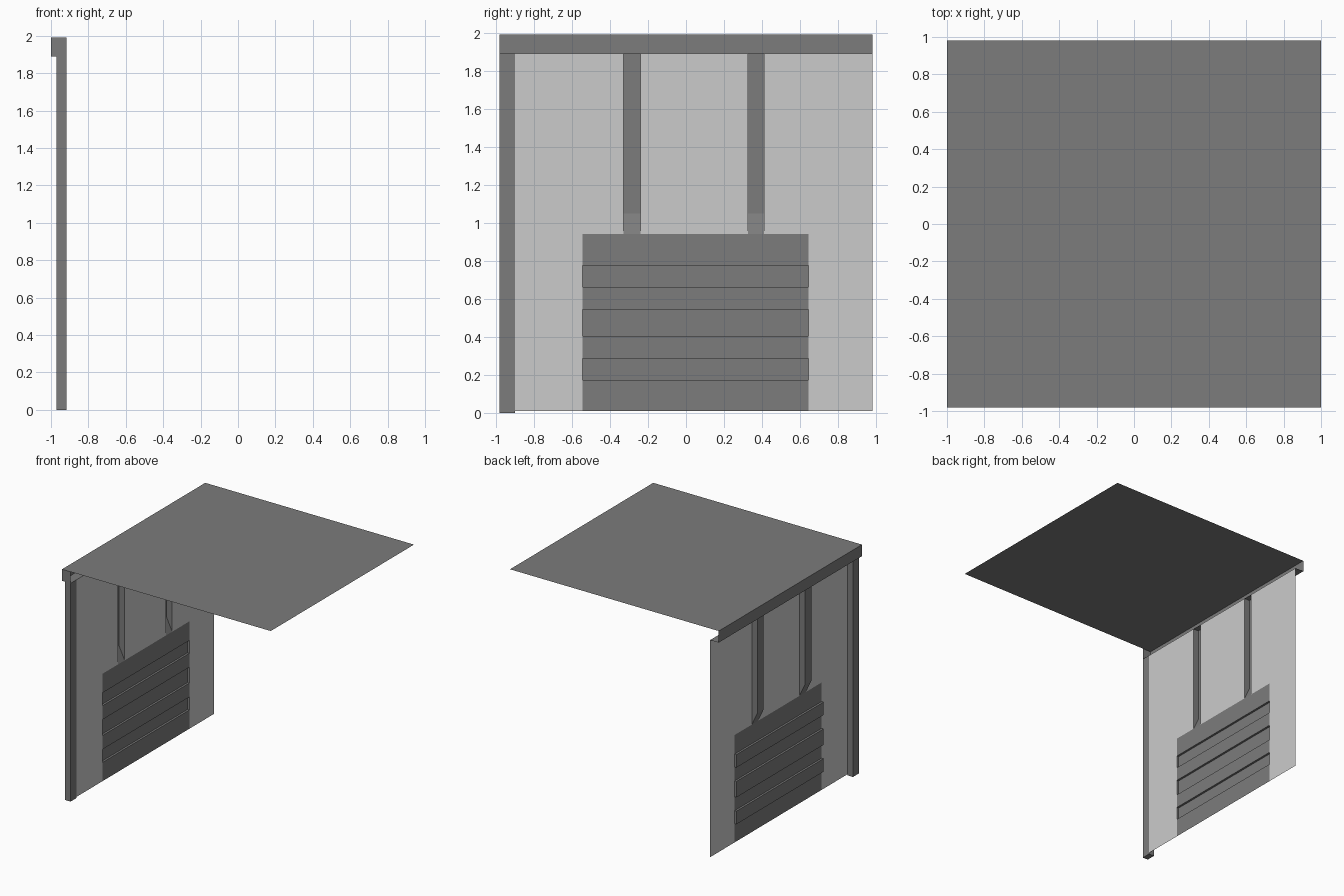
import bpy, bmesh

if "Cube" in bpy.data.objects:
    bpy.data.objects.remove(bpy.data.objects["Cube"])

WALL, BACK, OUT = -0.918, -0.97, -1.0      # x of wall sheet, channel backs, fascia
Y0, Y1 = -0.98, 0.98
TOP, LINTEL, BASE = 1.99, 1.89, 0.01
PAN_Y0, PAN_Y1, PAN_TOP = -0.545, 0.645, 0.94
CHANNELS = [(-0.33, -0.24), (0.325, 0.41)]
BANDS = [(0.172, 0.285), (0.405, 0.543), (0.663, 0.775)]


def material(name, v):
    m = bpy.data.materials.new(name)
    m.diffuse_color = (v, v, v, 1)
    m.use_nodes = True
    m.node_tree.nodes["Principled BSDF"].inputs["Base Color"].default_value = m.diffuse_color
    return m


dark = material("dark_grey", 0.2)
light = material("light_grey", 0.75)


def sheet_object(name, polys, mat):
    """Flat sheets given as corner loops, welded along shared edges."""
    bm = bmesh.new()
    for poly in polys:
        bm.faces.new([bm.verts.new(p) for p in poly])
    bmesh.ops.remove_doubles(bm, verts=bm.verts, dist=1e-5)
    me = bpy.data.meshes.new(name)
    bm.to_mesh(me)
    bm.free()
    me.materials.append(mat)
    ob = bpy.data.objects.new(name, me)
    bpy.context.collection.objects.link(ob)
    return ob


def x_rect(x, y0, y1, z0, z1):
    """Rectangle facing +x."""
    return [(x, y0, z0), (x, y1, z0), (x, y1, z1), (x, y0, z1)]


def sweep_y(profile, y0, y1):
    """Strip of faces along y following an (x, z) profile that runs upward."""
    return [[(a[0], y0, a[1]), (a[0], y1, a[1]), (b[0], y1, b[1]), (b[0], y0, b[1])]
            for a, b in zip(profile, profile[1:])]


def end_caps(profile, y0, y1):
    """Side faces closing a swept recess."""
    return [[(x, y0, z) for x, z in profile],
            [(x, y1, z) for x, z in reversed(profile)]]


# Roof sheet
sheet_object("roof", [[(-1, Y0, TOP), (1, Y0, TOP), (1, Y1, TOP), (-1, Y1, TOP)]], dark)

# Fascia: outer face and soffit, capped at the front, open at the back
fascia = sweep_y([(WALL, LINTEL), (OUT, LINTEL), (OUT, TOP)], Y0, Y1)
fascia.append([(OUT, Y0, LINTEL), (WALL, Y0, LINTEL), (WALL, Y0, TOP), (OUT, Y0, TOP)])
sheet_object("fascia", fascia, dark)

# Corner post
bpy.ops.mesh.primitive_cube_add(size=1, location=((WALL + BACK) / 2, -0.94, LINTEL / 2))
post = bpy.context.object
post.name = "corner_post"
post.scale = (WALL - BACK, 0.08, LINTEL)
post.data.materials.append(dark)

# Wall sheet, leaving openings for the channels and lower panel
edges = [-0.90] + [y for c in CHANNELS for y in c] + [Y1]
wall = [x_rect(WALL, a, b, PAN_TOP, LINTEL) for a, b in zip(edges[::2], edges[1::2])]
wall += [x_rect(WALL, -0.90, PAN_Y0, BASE, PAN_TOP),
         x_rect(WALL, PAN_Y1, Y1, BASE, PAN_TOP)]
sheet_object("wall", wall, light)

# Recessed vertical channels with sloped feet
for i, (a, b) in enumerate(CHANNELS):
    prof = [(WALL, PAN_TOP), (BACK, 1.05), (BACK, LINTEL)]
    sheet_object(f"channel_{i + 1}",
                 sweep_y(prof, a, b) + end_caps(prof + [(WALL, LINTEL)], a, b), dark)

# Lower panel with recessed horizontal bands
profile, caps = [(WALL, BASE)], []
for z0, z1 in BANDS:
    step = [(WALL, z0), (WALL - 0.018, z0), (WALL - 0.018, z1), (WALL, z1)]
    profile += step
    caps += end_caps(step, PAN_Y0, PAN_Y1)
profile.append((WALL, PAN_TOP))
sheet_object("lower_panel", sweep_y(profile, PAN_Y0, PAN_Y1) + caps, dark)
